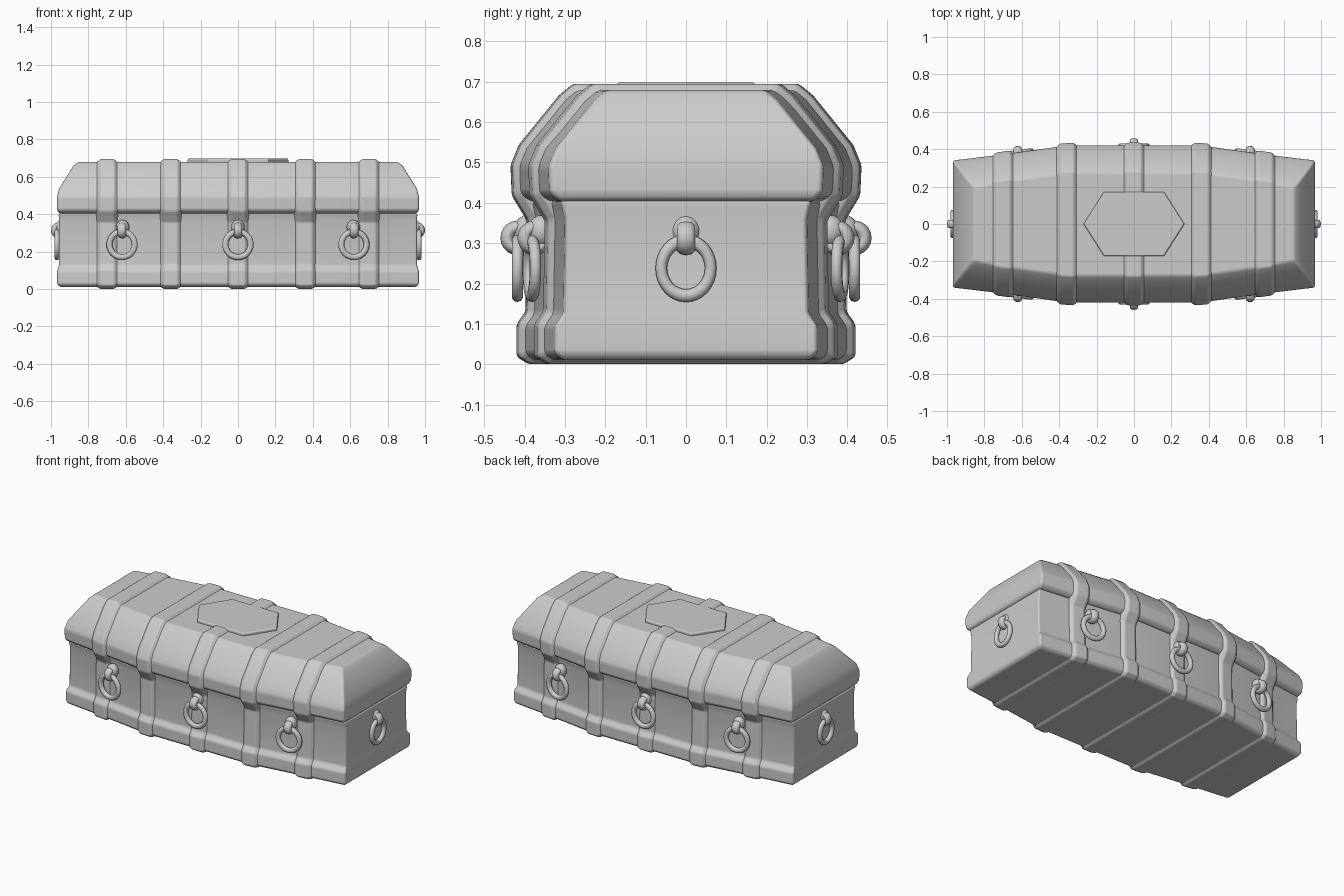
import bpy, bmesh, math
from mathutils import Vector

if "Cube" in bpy.data.objects:
    bpy.data.objects.remove(bpy.data.objects["Cube"])

stone = bpy.data.materials.new("light grey")
stone.diffuse_color = (0.6, 0.6, 0.6, 1)
stone.use_nodes = True
stone.node_tree.nodes["Principled BSDF"].inputs["Base Color"].default_value = stone.diffuse_color

# Half width of the chest along its length
PLAN = [(0.0, 0.405), (0.36, 0.405), (0.70, 0.357), (0.965, 0.325)]

def half_width(x):
    x = abs(x)
    for (a, wa), (b, wb) in zip(PLAN, PLAN[1:]):
        if x <= b:
            return wa + (wb - wa) * (x - a) / (b - a)
    return PLAN[-1][1]

# Layers: side offset, end x, height
BODY = [(-0.02, 0.952, 0.010), (0.0, 0.967, 0.026), (0.0, 0.967, 0.095),
        (-0.022, 0.958, 0.125), (-0.026, 0.957, 0.36), (-0.015, 0.959, 0.405)]
LID = [(-0.012, 0.955, 0.403), (0.012, 0.968, 0.422), (0.015, 0.968, 0.49),
       (-0.003, 0.957, 0.535), (-0.10, 0.883, 0.655), (-0.13, 0.855, 0.680)]

def finish(ob, bevel=0.0):
    ob.data.materials.append(stone)
    for p in ob.data.polygons:
        p.use_smooth = True
    if bevel:
        m = ob.modifiers.new("bevel", 'BEVEL')
        m.width, m.segments, m.limit_method = bevel, 3, 'ANGLE'
        m.angle_limit = math.radians(20)
        m.harden_normals = True
    return ob

def loft(name, loops, bevel):
    bm = bmesh.new()
    rows = [[bm.verts.new(p) for p in loop] for loop in loops]
    n = len(rows[0])
    for a, b in zip(rows, rows[1:]):
        for i in range(n):
            j = (i + 1) % n
            bm.faces.new((a[i], a[j], b[j], b[i]))
    bm.faces.new(rows[0][::-1])
    bm.faces.new(rows[-1])
    bmesh.ops.recalc_face_normals(bm, faces=bm.faces)
    me = bpy.data.meshes.new(name)
    bm.to_mesh(me)
    bm.free()
    ob = bpy.data.objects.new(name, me)
    bpy.context.collection.objects.link(ob)
    return finish(ob, bevel)

def plan_loop(off, end, z):
    xs = [-end, -0.7, -0.36, 0, 0.36, 0.7, end]
    ws = [half_width(x if abs(x) < 0.8 else 0.965) + off for x in xs]
    return ([(x, -w, z) for x, w in zip(xs, ws)] +
            [(x, w, z) for x, w in reversed(list(zip(xs, ws)))])

# Chest body and lid
loft("chest_body", [plan_loop(*l) for l in BODY], 0.01)
loft("chest_lid", [plan_loop(*l) for l in LID], 0.012)

# Raised bands wrapped around the body and the lid
def band_loop(x, grow):
    w = half_width(x)
    prof = [(w + o, z) for o, _, z in BODY[:-1] + LID[1:]]
    pts = [Vector(p) for p in prof] + [Vector((-y, z)) for y, z in reversed(prof)]
    out = []
    for i, p in enumerate(pts):
        d1 = (p - pts[i - 1]).normalized()
        d2 = (pts[(i + 1) % len(pts)] - p).normalized()
        n1, n2 = Vector((d1.y, -d1.x)), Vector((d2.y, -d2.x))
        q = p + (n1 + n2) * (grow / (1 + n1.dot(n2)))
        out.append((x, q.x, max(q.y, 0.0)))
    return out

for i, x0 in enumerate((-0.70, -0.36, 0, 0.36, 0.70)):
    steps = ((-0.058, -0.004), (-0.036, 0.015), (0.036, 0.015), (0.058, -0.004))
    loft(f"band_{i + 1}", [band_loop(x0 + dx, g) for dx, g in steps], 0.008)

# Six-sided plaque on the lid
def hexagon(s, z):
    return [(x * s, y * s, z) for x, y in ((0.27, 0), (0.16, 0.172), (-0.16, 0.172),
                                          (-0.27, 0), (-0.16, -0.172), (0.16, -0.172))]
loft("lid_plaque", [hexagon(1, 0.67), hexagon(1, 0.692), hexagon(0.975, 0.698)], 0.003)

# Ring handles, each with a staple and a mounting boss
def handle(name, x, y, angle, reach, width=1.0):
    out = Vector((math.cos(angle), math.sin(angle), 0))
    base = Vector((x, y, 0))
    turn = angle + math.pi / 2
    bpy.ops.mesh.primitive_torus_add(major_radius=0.068, minor_radius=0.016,
        major_segments=32, minor_segments=10,
        location=base + Vector((0, 0, 0.238)), rotation=(math.pi / 2, 0, turn))
    ring = bpy.context.object
    ring.name = name + "_ring"
    ring.scale = (width, 1, 0.9)
    finish(ring)
    bpy.ops.mesh.primitive_torus_add(major_radius=0.026, minor_radius=0.017,
        major_segments=20, minor_segments=10,
        location=base + out * (reach - 0.043) + Vector((0, 0, 0.313)),
        rotation=(0, math.pi / 2, turn))
    staple = bpy.context.object
    staple.name = name + "_staple"
    staple.scale = (1, 1, 1.4)
    finish(staple)
    bpy.ops.mesh.primitive_uv_sphere_add(segments=16, ring_count=10, radius=1,
        location=base - out * 0.025 + Vector((0, 0, 0.33)), rotation=(0, 0, turn))
    boss = bpy.context.object
    boss.name = name + "_boss"
    boss.scale = (0.036, 0.035, 0.04)
    finish(boss)

for side, label in ((-1, "front"), (1, "back")):
    handle(f"{label}_middle", 0, side * 0.418, side * math.pi / 2, 0.042)
    for sx, end in ((-1, "left"), (1, "right")):
        handle(f"{label}_{end}", sx * 0.62, side * 0.382, side * math.pi / 2 - sx * side * 0.13, 0.036)
handle("right_end", 0.968, 0, 0, 0.032, 0.9)
handle("left_end", -0.968, 0, math.pi, 0.032, 0.9)
